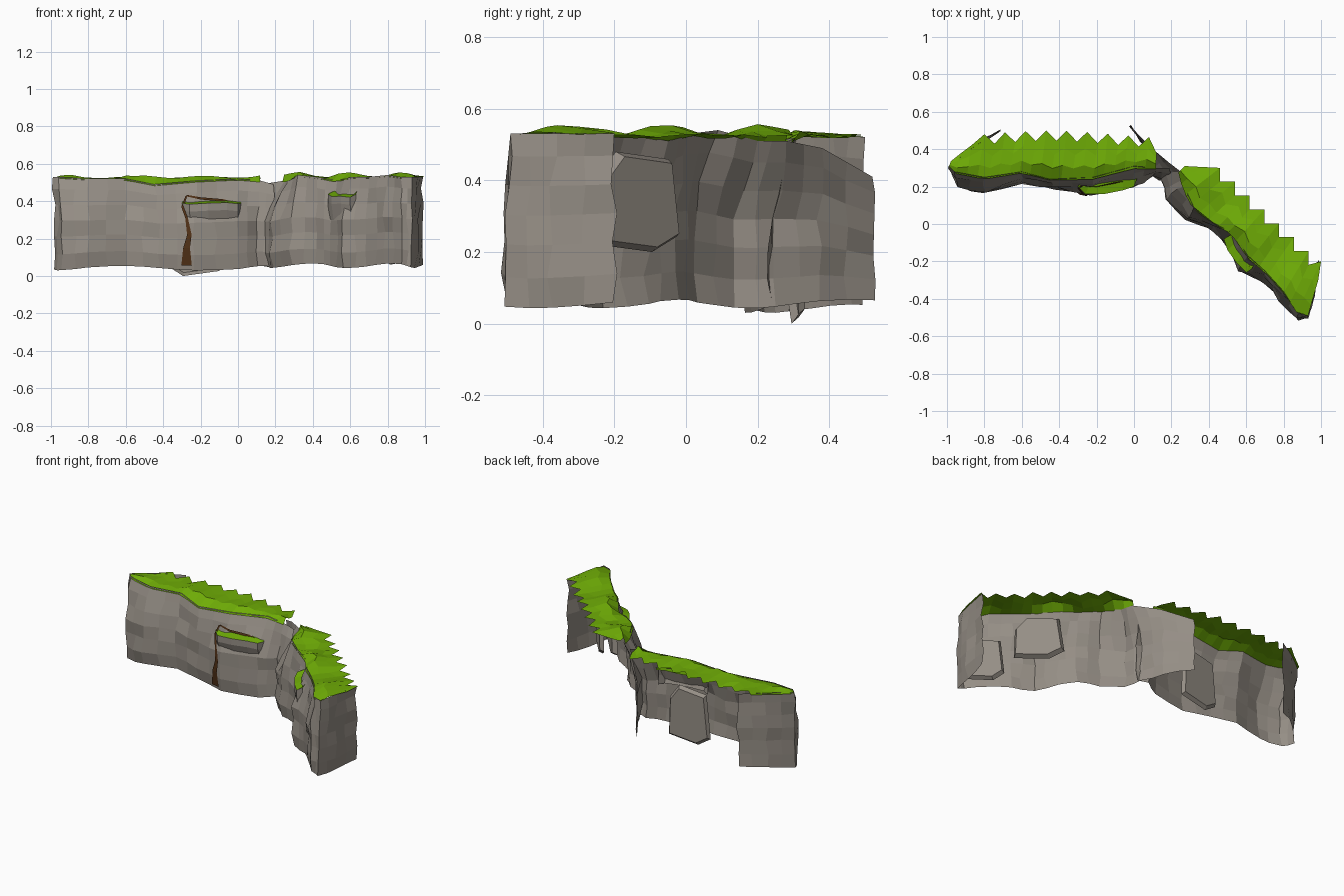
import bpy, math, random
from mathutils import Vector
from mathutils.bvhtree import BVHTree

if "Cube" in bpy.data.objects:
    bpy.data.objects.remove(bpy.data.objects["Cube"])

random.seed(4)

def material(name, rgb):
    m = bpy.data.materials.new(name)
    m.diffuse_color = (*rgb, 1)
    m.use_nodes = True
    m.node_tree.nodes["Principled BSDF"].inputs["Base Color"].default_value = m.diffuse_color
    return m

ROCK = material("rock", (0.30, 0.27, 0.235))
GRASS = material("grass", (0.16, 0.42, 0.002))
SOIL = material("soil", (0.08, 0.03, 0.008))

def add_mesh(name, verts, faces, mat):
    me = bpy.data.meshes.new(name)
    me.from_pydata([tuple(v) for v in verts], [], faces)
    me.materials.append(mat)
    ob = bpy.data.objects.new(name, me)
    bpy.context.collection.objects.link(ob)
    return ob

def grid(name, cols, mat):
    """Skin a list of equally long point columns."""
    n = len(cols[0])
    verts = [p for c in cols for p in c]
    faces = [(i * n + j, (i + 1) * n + j, (i + 1) * n + j + 1, i * n + j + 1)
             for i in range(len(cols) - 1) for j in range(n - 1)]
    return add_mesh(name, verts, faces, mat)

def resample(pts, n):
    """n points evenly spaced along a polyline."""
    pts = [Vector(p) for p in pts]
    lens = [(b - a).length for a, b in zip(pts, pts[1:])]
    out = []
    for k in range(n):
        d, i = sum(lens) * k / (n - 1), 0
        while i < len(lens) - 1 and d > lens[i]:
            d -= lens[i]
            i += 1
        out.append(pts[i].lerp(pts[i + 1], min(1, d / lens[i])))
    return out

def halve(pts):
    out = []
    for a, b in zip(pts, pts[1:]):
        a, b = Vector(a), Vector(b)
        out += [a, (a + b) / 2]
    return out + [Vector(pts[-1])]

# height fraction and amount of outward bulge, from foot to rim
PROFILE = [(0, .85), (.17, 1), (.36, .9), (.53, .95), (.7, .65), (.87, .3), (1, 0)]

def wall(name, plan, foot_z):
    """plan: rim x, rim y, bulge x, bulge y, rim height"""
    cols = []
    for k, (xt, yt, xb, yb, top) in enumerate(halve(plan)):
        foot = foot_z + .012 * math.sin(k * .7 + 1)
        cols.append([])
        for t, b in PROFILE:
            j = 0 if t == 1 else .009
            cols[-1].append((xt + (xb - xt) * b + random.uniform(-j, j),
                             yt + (yb - yt) * b + random.uniform(-j, j),
                             foot + (top - foot) * t))
    return grid(name, cols, ROCK)

LEFT = [(-.72, .50, -.72, .50, .52), (-.86, .41, -.87, .41, .53), (-.99, .31, -.98, .29, .53),
        (-.96, .28, -.94, .20, .53), (-.80, .25, -.80, .165, .52), (-.60, .28, -.60, .215, .52),
        (-.45, .24, -.42, .19, .49), (-.22, .25, -.24, .15, .51), (0, .31, 0, .19, .52),
        (.12, .30, .10, .25, .51), (.19, .30, .18, .23, .49)]
RIGHT = [(-.02, .52, -.02, .52, .41), (.12, .38, .09, .37, .49), (.25, .28, .14, .25, .51),
         (.27, .20, .17, .13, .51), (.32, .09, .28, .02, .54), (.42, .01, .42, -.03, .53),
         (.53, -.05, .49, -.11, .51), (.61, -.17, .56, -.25, .53), (.70, -.25, .69, -.31, .53),
         (.80, -.36, .78, -.41, .54), (.87, -.47, .88, -.51, .53), (.93, -.49, .93, -.50, .53),
         (.96, -.36, .96, -.38, .53), (.99, -.20, .98, -.20, .53)]
left_wall = wall("left_cliff_wall", LEFT, .042)
right_wall = wall("right_cliff_wall", RIGHT, .055)

# Grass tops with saw-toothed back edges, front edge overhanging the rim
def turf(name, plan, back, lift):
    front = halve([(c[0] + (c[2] - c[0]) * .12, c[1] + (c[3] - c[1]) * .12, c[4]) for c in plan])
    cols = []
    for i, (a, b) in enumerate(zip(resample(front, len(back)), back)):
        hump = lift * (.5 + .5 * math.sin(i * .95))
        col = []
        for t in (0, .3, .65, 1):
            p = a.to_2d().lerp(Vector(b), t)
            z = a.z - .008 if t == 0 else .522 + hump * (1.2 - t) + random.uniform(-.006, .006)
            col.append((p.x, p.y, z))
        cols.append(col)
    return grid(name, cols, GRASS)

back = [(-.98, .335), (-.93, .375), (-.87, .42)]
for i in range(17):
    back.append((-.80 + i * .055, .425 + .055 * (i % 2 == 0) + .02 * math.sin(i * .25)))
back.append((.12, .38))
turf("left_grass_top", LEFT[2:10], back, .018)

back = [(.27, .31), (.36, .305)]
for i in range(7):
    x, y = .46 + i * .079, .30 - i * .074
    back += [(x, y), (x, y - .074)]
back += [(1, -.2), (.985, -.3)]
turf("right_grass_top", RIGHT[2:12], back, .033)

# Small rock shelves with grass on top
def shelf(name, outer, inner, z_top, z_low):
    lip, turf_cols = [], []
    for (x, y), (u, v) in zip(outer, inner):
        z = z_top + random.uniform(-.01, .01)
        lip.append([(x * .8 + u * .2, y * .8 + v * .2, z_low), (x, y, z - .04), (x, y, z)])
        turf_cols.append([(x, y, z), ((x + u) / 2, (y + v) / 2, z + .012), (u, v, z + .02)])
    grid(name + "_rock", lip, ROCK)
    grid(name + "_grass", turf_cols, GRASS)

shelf("left_shelf",
      [(-.30, .20), (-.26, .16), (-.16, .16), (-.06, .18), (.0, .20), (.02, .25)],
      [(-.29, .22), (-.22, .25), (-.13, .28), (-.06, .29), (.0, .30), (.02, .28)], .385, .29)
shelf("right_shelf",
      [(.48, -.08), (.50, -.14), (.55, -.21), (.60, -.26), (.63, -.24)],
      [(.53, -.05), (.57, -.07), (.60, -.13), (.63, -.20), (.64, -.22)], .43, .27)

# Soil crack running up the left wall and round the shelf
tree = BVHTree.FromPolygons([v.co.copy() for v in left_wall.data.vertices],
                            [tuple(p.vertices) for p in left_wall.data.polygons])

def ribbon(name, pts):
    cols = []
    for x, z, dx, dz in pts:
        col = []
        for s in (-1, 1):
            hit = tree.ray_cast(Vector((x + s * dx, -1, z + s * dz)), Vector((0, 1, 0)))[0]
            col.append((x + s * dx, (hit.y if hit else .17) - .008, z + s * dz))
        cols.append(col)
    grid(name, cols, SOIL)

ribbon("soil_crack", [(-.275, .055, .028, 0), (-.275, .15, .018, 0), (-.26, .22, .012, 0),
                      (-.275, .31, .007, 0), (-.297, .37, .006, 0), (-.275, .43, .006, .003),
                      (-.20, .415, 0, .006), (-.08, .405, 0, .006), (0, .385, 0, .006)])

# Angular rock slabs just behind the walls, open toward the front
def slab(name, centre, angle, w, h, depth):
    c = Vector(centre)
    u = Vector((math.cos(angle), math.sin(angle), 0))
    n = Vector((-u.y, u.x, 0))
    outline = [(-1, -.7), (-.4, -1), (1, -.85), (.95, .5), (.5, 1), (-.8, .85)]
    verts = [c + u * a * w * k + Vector((0, 0, b * h * k)) - n * d
             for k, d in ((1, depth), (.9, 0)) for a, b in outline]
    faces = [(i, (i + 1) % 6, (i + 1) % 6 + 6, i + 6) for i in range(6)]
    add_mesh(name, verts, faces + [tuple(range(6, 12))], ROCK)

slab("right_shelf_slab", (.63, -.12, .34), -.85, .15, .14, .03)
slab("corner_slab", (.86, -.33, .20), -.85, .11, .14, .025)
slab("left_shelf_slab", (-.24, .32, .18), .1, .14, .18, .02)
